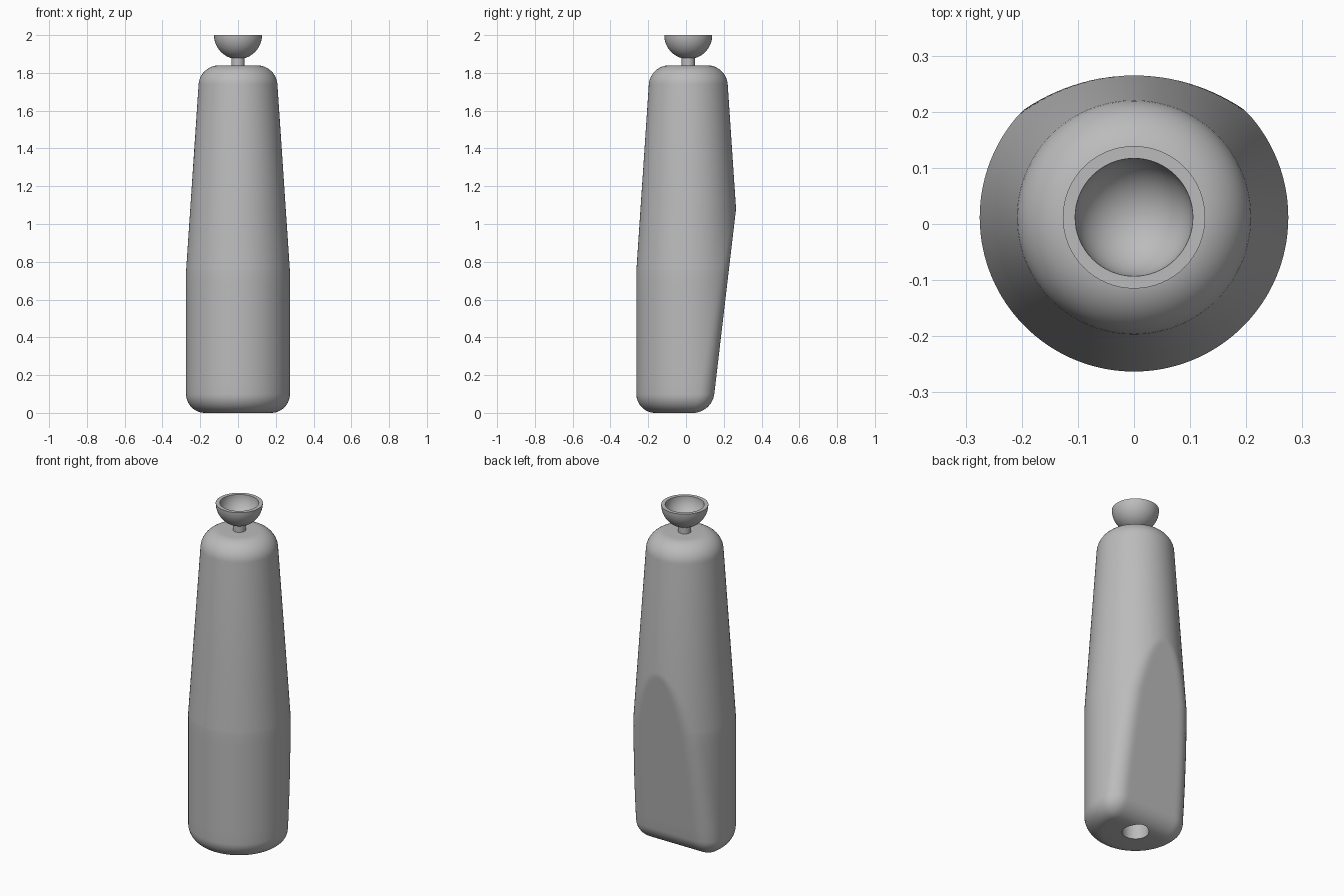
import bpy, bmesh
from math import sin, cos, pi, sqrt, atan2
from mathutils import Vector

cube = bpy.data.objects.get("Cube")
if cube:
    bpy.data.objects.remove(cube, do_unlink=True)

AXIS_Y = 0.012     # body axis
FILLET = 0.1       # rolling radius of every rounded edge
SEGMENTS = 128
Q = 0.07           # ray origin sits in front of the axis

grey = bpy.data.materials.new("plain_grey")
grey.use_nodes = True
grey.diffuse_color = (0.5, 0.5, 0.5, 1)
grey.node_tree.nodes["Principled BSDF"].inputs["Base Color"].default_value = (0.5, 0.5, 0.5, 1)


def loft(name, rings, cap=True):
    """Skin a list of equally sized vertex rings."""
    bm = bmesh.new()
    loops = [[bm.verts.new(p) for p in ring] for ring in rings]
    for a, b in zip(loops, loops[1:]):
        for i in range(len(a)):
            j = (i + 1) % len(a)
            bm.faces.new((a[i], a[j], b[j], b[i]))
    if cap:
        bm.faces.new(loops[0][::-1])
        bm.faces.new(loops[-1])
    bmesh.ops.remove_doubles(bm, verts=bm.verts, dist=1e-5)
    bmesh.ops.recalc_face_normals(bm, faces=bm.faces)
    mesh = bpy.data.meshes.new(name)
    bm.to_mesh(mesh)
    bm.free()
    mesh.materials.append(grey)
    obj = bpy.data.objects.new(name, mesh)
    bpy.context.collection.objects.link(obj)
    obj.location.y = AXIS_Y
    return obj


def smooth(obj):
    bpy.ops.object.select_all(action="DESELECT")
    obj.select_set(True)
    bpy.context.view_layer.objects.active = obj
    bpy.ops.object.shade_smooth_by_angle(angle=pi / 6)


def circle(r, z, n=64):
    return [(r * cos(2 * pi * i / n), r * sin(2 * pi * i / n), z) for i in range(n)]


def wall_radius(z):
    return 0.275 - 0.067 * max(0, z - 0.75)


def back_plane(z):
    return 0.126 + 0.1175 * z


def section(z, inset):
    """Circle cut by the sloping back plane, with rounded corners."""
    R, d, f = wall_radius(z) - inset, back_plane(z) - inset, FILLET - inset
    cut = d < R and z < 1.2
    if cut:
        c = Vector((sqrt((R - f) ** 2 - (d - f) ** 2), d - f))
        t = c.normalized() * R
        start, end = atan2(t.y + Q, t.x), atan2(d + Q, c.x)
        c.y += Q
    ring = []
    for i in range(SEGMENTS):
        a = 2 * pi * i / SEGMENTS
        u = Vector((abs(cos(a)), sin(a)))
        angle = atan2(u.y, u.x)
        r = Q * u.y + sqrt(R * R - (Q * u.x) ** 2)
        if cut and angle >= end:
            r = (d + Q) / u.y
        elif cut and angle > start:
            k = c.dot(u)
            r = k + sqrt(max(0, k * k - c.length_squared + f * f))
        ring.append((r * cos(a), r * sin(a) - Q, z))
    return ring


# Body: rounded base, straight lower wall, tapered upper wall, rounded shoulder
steps = [pi / 2 * i / 12 for i in range(13)]
levels = [(FILLET * (1 - sin(a)), FILLET * (1 - cos(a))) for a in reversed(steps)]
levels = [(FILLET * (1 - cos(a)), FILLET * (1 - sin(a))) for a in steps]
levels += [(0.1 + 0.65 * i / 10, 0) for i in range(1, 11)]
levels += [(0.75 + 0.36 * i / 24, 0) for i in range(1, 25)]
levels += [(1.74 + FILLET * sin(a), FILLET * (1 - cos(a))) for a in steps]
body = loft("body", [section(z, inset) for z, inset in levels])

# Round socket in the underside
cutter = loft("socket_cutter", [circle(0.072, -0.1), circle(0.072, 0.1)])
cutter.hide_render = True
mod = body.modifiers.new("socket", "BOOLEAN")
mod.operation, mod.solver, mod.object = "DIFFERENCE", "EXACT", cutter
bpy.context.view_layer.objects.active = body
bpy.ops.object.modifier_apply(modifier=mod.name)
bpy.data.objects.remove(cutter, do_unlink=True)
smooth(body)

# Neck
smooth(loft("neck", [circle(0.035, 1.83), circle(0.035, 1.89)]))

# Hemispherical cup, outside then inside
arc = [pi / 2 * i / 16 for i in range(17)]
profile = [(0.127 * sin(a), 2 - 0.127 * cos(a)) for a in arc]
profile += [(0.105 * sin(a), 2 - 0.105 * cos(a)) for a in reversed(arc)]
smooth(loft("cup", [circle(max(r, 0.001), z) for r, z in profile]))
